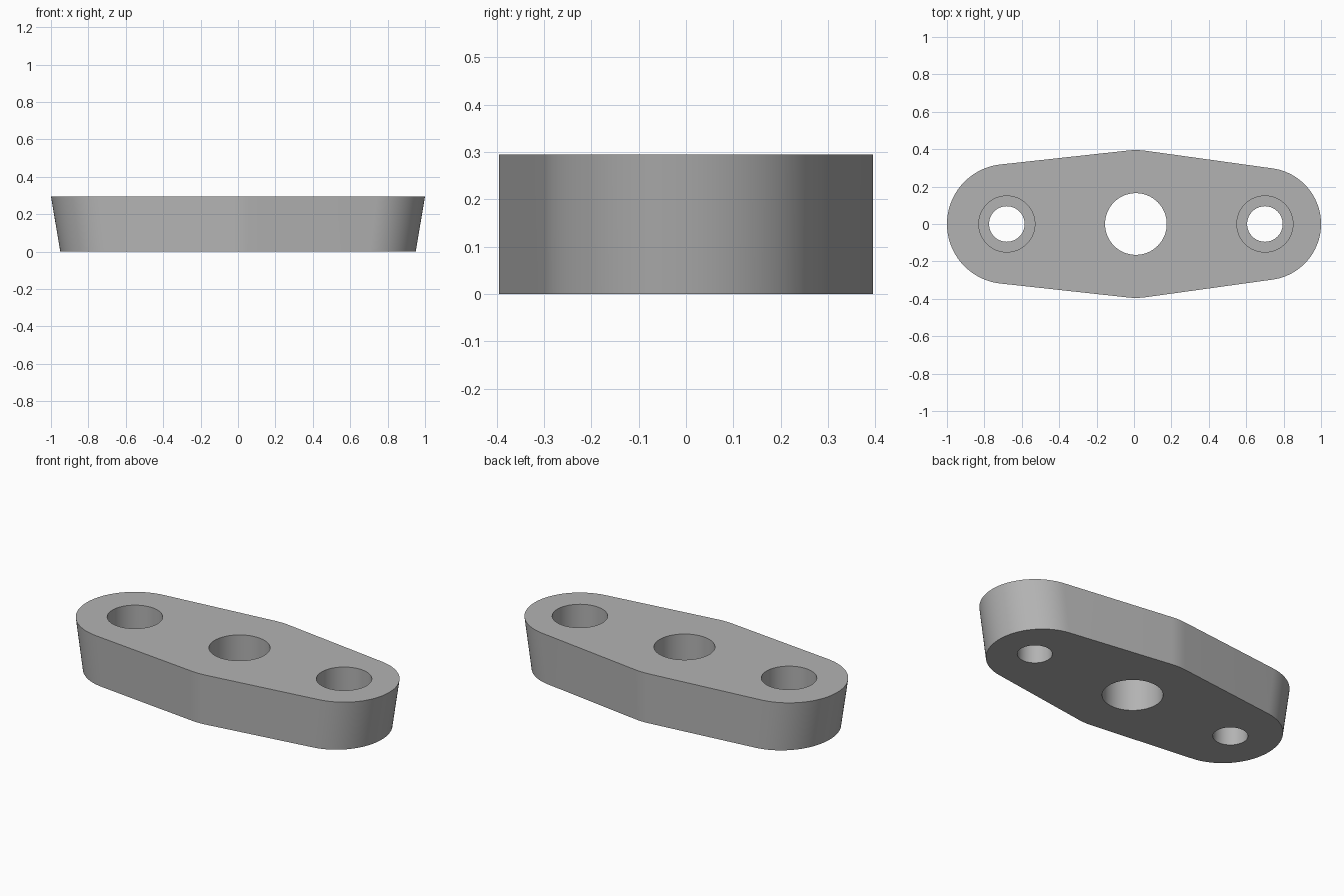
import bpy, bmesh, math

cube = bpy.data.objects.get("Cube")
if cube:
    bpy.data.objects.remove(cube, do_unlink=True)

HEIGHT = 0.295
TAPER = 0.95          # the foot is narrower along x
LEFT, MID, RIGHT = (-0.68, 0.32), (0.01, 0.395), (0.70, 0.30)   # centre x, radius

grey = bpy.data.materials.new("light grey")
grey.use_nodes = True
grey.diffuse_color = (0.45, 0.45, 0.45, 1)
grey.node_tree.nodes["Principled BSDF"].inputs["Base Color"].default_value = grey.diffuse_color


def arc(circle, start, end, steps):
    cx, r = circle
    angles = [start + (end - start) * i / steps for i in range(steps + 1)]
    return [(cx + r * math.cos(a), r * math.sin(a)) for a in angles]


def tangent_angle(small, big):
    return math.asin((big[1] - small[1]) / abs(big[0] - small[0]))


def new_object(name, bm):
    bmesh.ops.recalc_face_normals(bm, faces=bm.faces)
    mesh = bpy.data.meshes.new(name)
    bm.to_mesh(mesh)
    bm.free()
    mesh.materials.append(grey)
    obj = bpy.data.objects.new(name, mesh)
    bpy.context.collection.objects.link(obj)
    return obj


# Plate outline: three circles joined by tangent lines
half = math.pi / 2
tl, tr = tangent_angle(LEFT, MID), tangent_angle(RIGHT, MID)
outline = (arc(RIGHT, tr - half, half - tr, 48)
           + arc(MID, half - tr, half + tl, 6)
           + arc(LEFT, half + tl, 3 * half - tl, 48)
           + arc(MID, 3 * half - tl, 3 * half + tr, 6))

bm = bmesh.new()
foot = [bm.verts.new((x * TAPER, y, 0)) for x, y in outline]
top = [bm.verts.new((x, y, HEIGHT)) for x, y in outline]
bm.faces.new(foot)
bm.faces.new(top)
for i in range(len(outline)):
    j = (i + 1) % len(outline)
    bm.faces.new((foot[i], foot[j], top[j], top[i]))
bmesh.ops.remove_doubles(bm, verts=bm.verts, dist=1e-5)
plate = new_object("flange_plate", bm)


# Holes: a plain centre bore and two counterbored bolt holes
def cutter(name, x, rings):
    """Lathe-like solid from (radius, z) rings, bottom to top."""
    n = 64
    bm = bmesh.new()
    loops = [[bm.verts.new((x + r * math.cos(math.tau * i / n),
                            r * math.sin(math.tau * i / n), z)) for i in range(n)]
             for r, z in rings]
    for a, b in zip(loops, loops[1:]):
        for i in range(n):
            j = (i + 1) % n
            bm.faces.new((a[i], a[j], b[j], b[i]))
    bm.faces.new(loops[0])
    bm.faces.new(loops[-1])
    obj = new_object(name, bm)
    obj.hide_render = True
    return obj


LOW, HIGH, LEDGE = -0.1, 0.4, 0.125
bolt = [(0.095, LOW), (0.095, LEDGE), (0.15, LEDGE), (0.15, HIGH)]
cutters = [cutter("centre_bore_cutter", MID[0], [(0.165, LOW), (0.165, HIGH)]),
           cutter("left_bolt_cutter", RIGHT[0], bolt),
           cutter("right_bolt_cutter", LEFT[0], bolt)]

bpy.context.view_layer.objects.active = plate
plate.select_set(True)
for c in cutters:
    mod = plate.modifiers.new(c.name, 'BOOLEAN')
    mod.operation = 'DIFFERENCE'
    mod.solver = 'EXACT'
    mod.object = c
    bpy.ops.object.modifier_apply(modifier=mod.name)
    bpy.data.objects.remove(c, do_unlink=True)

bpy.ops.object.shade_smooth_by_angle(angle=math.radians(30))
